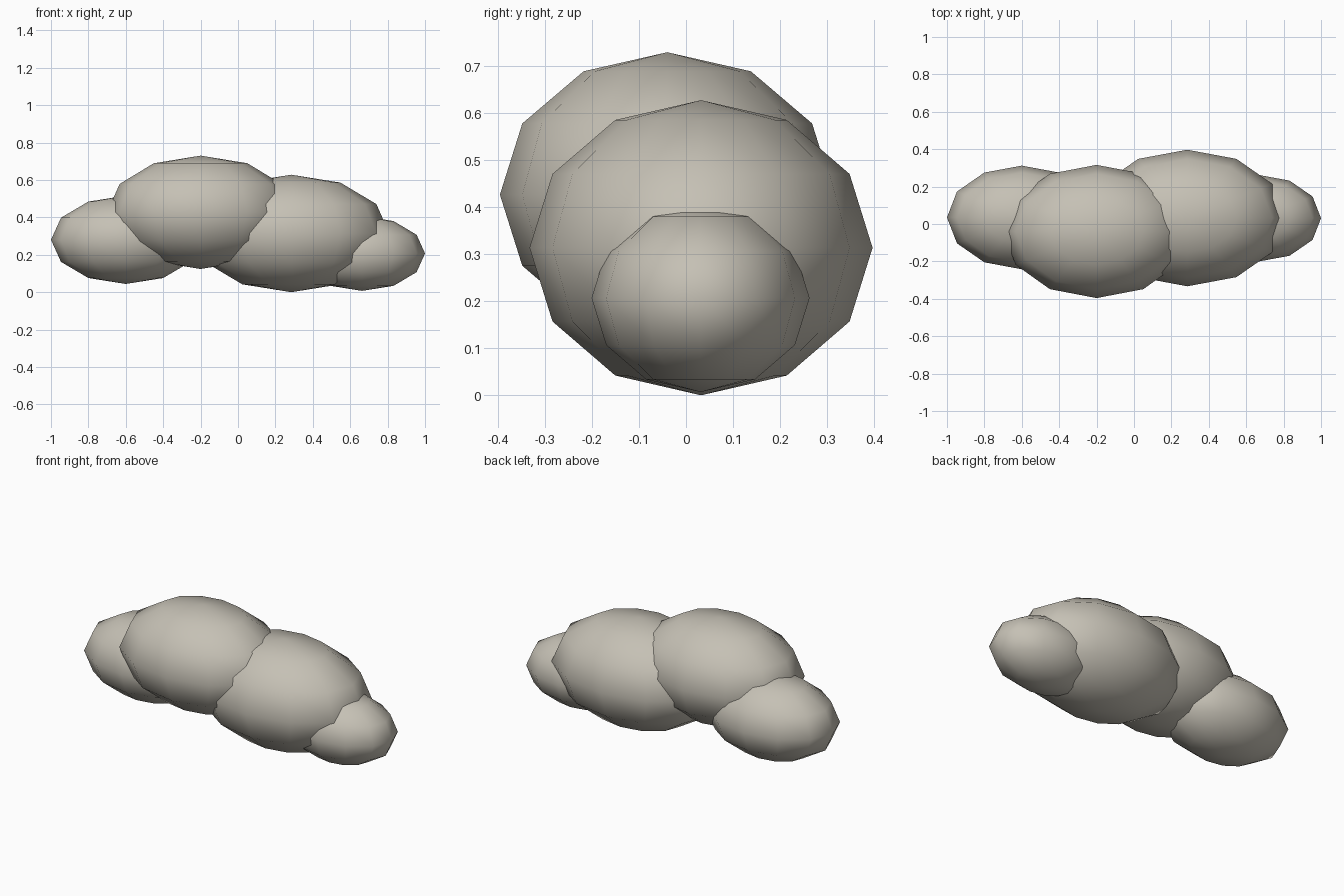
import bpy

if "Cube" in bpy.data.objects:
    bpy.data.objects.remove(bpy.data.objects["Cube"])

# Single stone-grey material
stone = bpy.data.materials.new("warm_grey")
stone.diffuse_color = (0.56, 0.53, 0.46, 1.0)
stone.use_nodes = True
stone.node_tree.nodes["Principled BSDF"].inputs["Base Color"].default_value = stone.diffuse_color


def puff(name, center, radii):
    """Low-poly, smooth-shaded ellipsoid with poles along z."""
    bpy.ops.mesh.primitive_uv_sphere_add(segments=12, ring_count=6, radius=1.0)
    obj = bpy.context.object
    obj.name = name
    for v in obj.data.vertices:
        v.co = [c + r * p for c, r, p in zip(center, radii, v.co)]
    obj.data.materials.append(stone)
    bpy.ops.object.shade_smooth()
    return obj


# Row of overlapping lobes, left to right
puff("left_lobe", (-0.60, 0.035, 0.28), (0.40, 0.277, 0.236))
puff("tall_lobe", (-0.20, -0.04, 0.427), (0.50, 0.356, 0.303))
puff("wide_lobe", (0.285, 0.032, 0.314), (0.525, 0.365, 0.314))
puff("right_lobe", (0.663, 0.031, 0.207), (0.337, 0.232, 0.20))
